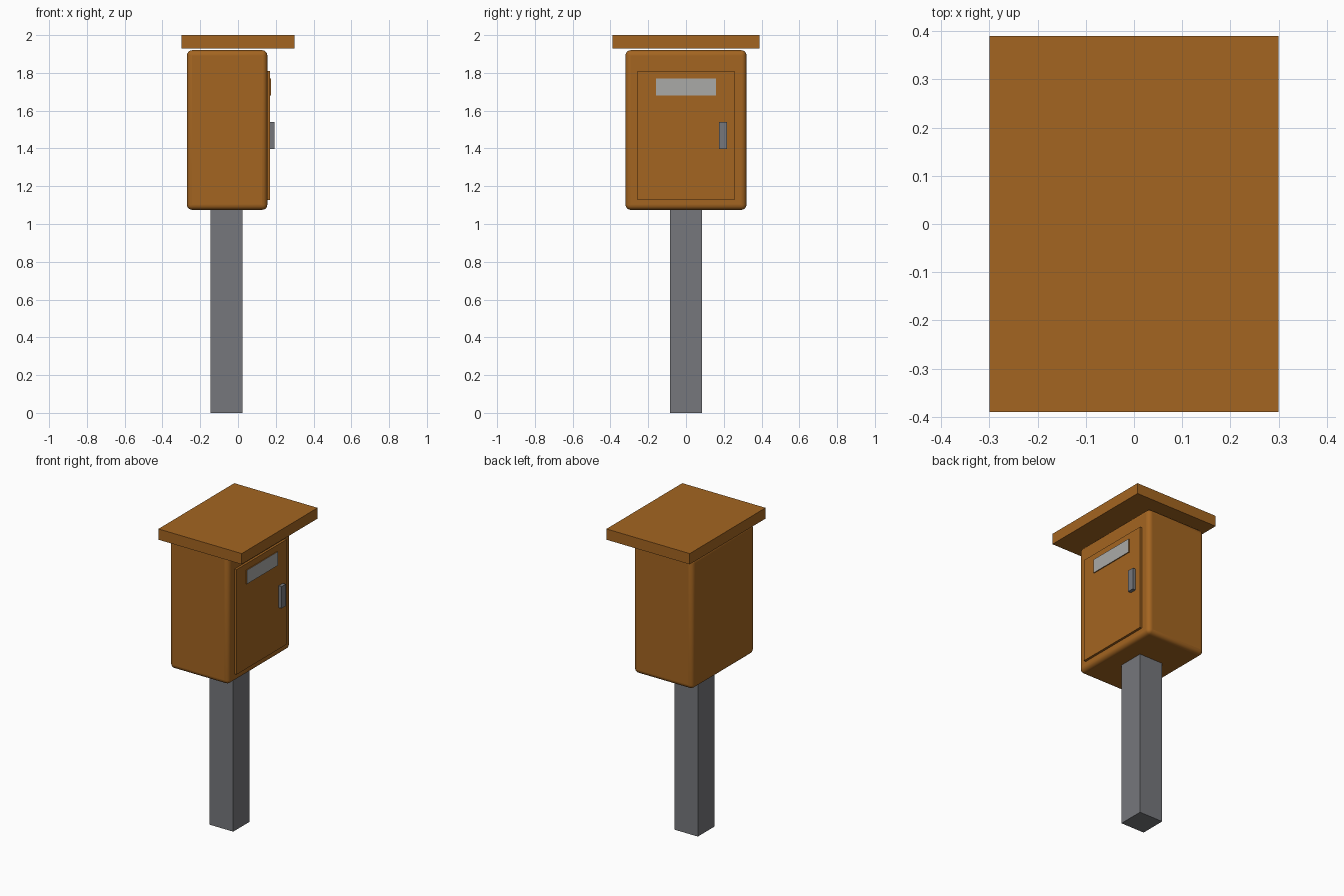
import bpy
import math

cube = bpy.data.objects.get("Cube")
if cube:
    bpy.data.objects.remove(cube, do_unlink=True)


def material(name, r, g, b):
    m = bpy.data.materials.new(name)
    m.use_nodes = True
    m.diffuse_color = (r, g, b, 1)
    shader = next(n for n in m.node_tree.nodes if n.type == "BSDF_PRINCIPLED")
    shader.inputs["Base Color"].default_value = (r, g, b, 1)
    return m


ochre = material("ochre paint", 0.37, 0.13, 0.015)
steel = material("grey steel", 0.18, 0.185, 0.2)
silver = material("pale silver", 0.4, 0.4, 0.39)


def box(name, x, y, z, mat):
    """Box spanning the given (low, high) range on each axis."""
    spans = (x, y, z)
    bpy.ops.mesh.primitive_cube_add(size=1, location=[(a + b) / 2 for a, b in spans])
    ob = bpy.context.object
    ob.name = name
    ob.scale = [b - a for a, b in spans]
    bpy.ops.object.transform_apply(location=False, rotation=False, scale=True)
    ob.data.materials.append(mat)
    return ob


# Post and roof slab
box("post", (-0.145, 0.025), (-0.085, 0.085), (0, 1.08), steel)
box("roof", (-0.3, 0.3), (-0.39, 0.39), (1.93, 2.0), ochre)

# Rounded cabinet
cabinet = box("cabinet", (-0.27, 0.155), (-0.32, 0.32), (1.075, 1.92), ochre)
bevel = cabinet.modifiers.new("rounded edges", "BEVEL")
bevel.width = 0.027
bevel.segments = 5
bpy.ops.object.shade_smooth_by_angle(angle=math.radians(35))

# Door with its handle
box("door", (0.145, 0.17), (-0.257, 0.257), (1.127, 1.81), ochre)
box("handle", (0.165, 0.192), (0.175, 0.218), (1.398, 1.54), steel)

# Letter slot: only the outward face is silver
slot = box("letter_slot", (0.165, 0.176), (-0.16, 0.16), (1.68, 1.77), ochre)
slot.data.materials.append(silver)
for face in slot.data.polygons:
    face.material_index = int(face.normal.x > 0.9)
